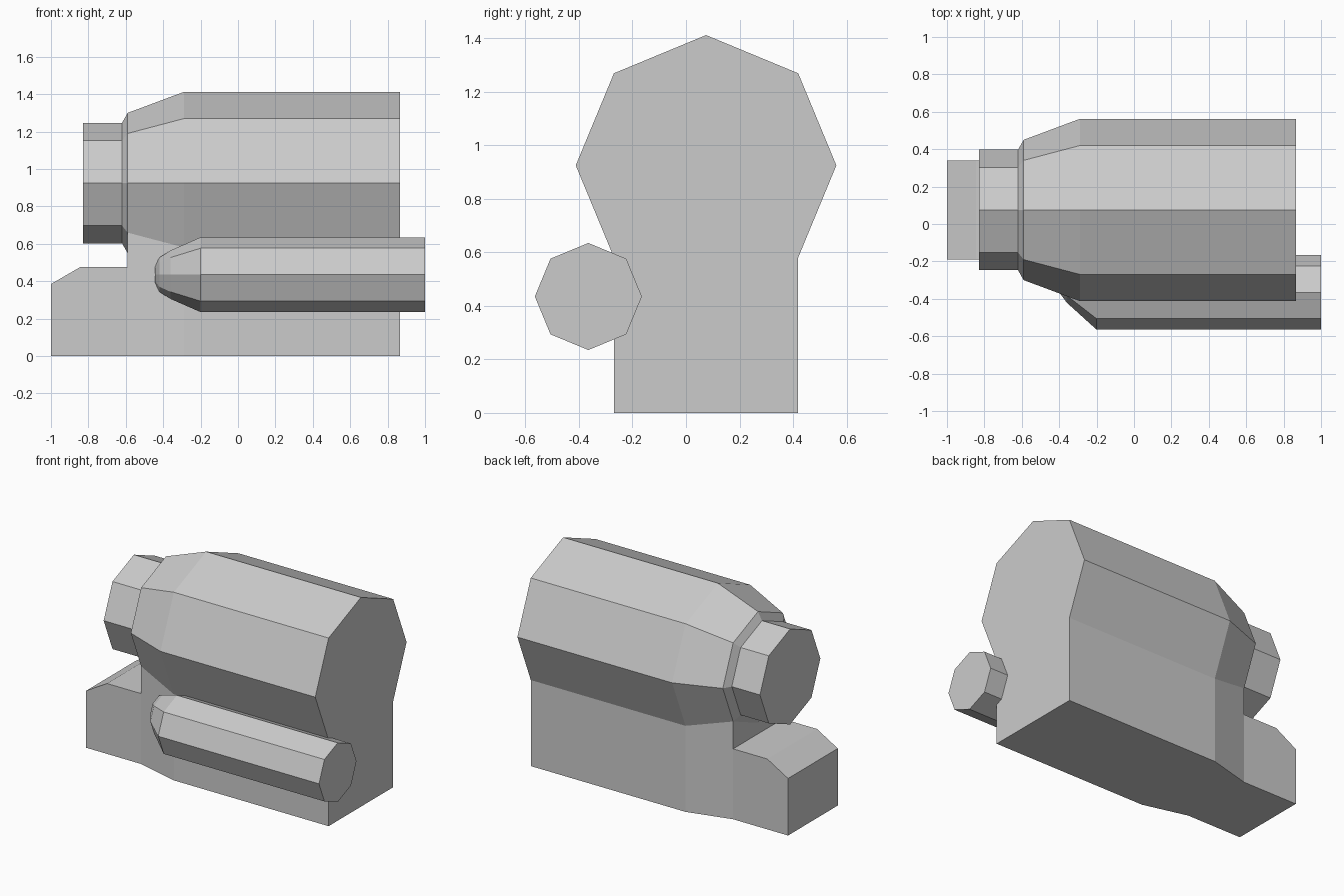
import bpy, bmesh, math

cube = bpy.data.objects.get("Cube")
if cube:
    bpy.data.objects.remove(cube, do_unlink=True)

GREY = (0.6, 0.6, 0.6, 1.0)
mat = bpy.data.materials.new("plain grey")
mat.use_nodes = True
mat.diffuse_color = GREY
bsdf = next(n for n in mat.node_tree.nodes if n.type == 'BSDF_PRINCIPLED')
bsdf.inputs["Base Color"].default_value = GREY


def loft(name, sections):
    """Skin matching loops of 3D points and cap both ends."""
    bm = bmesh.new()
    loops = [[bm.verts.new(p) for p in s] for s in sections]
    for a, b in zip(loops, loops[1:]):
        for i in range(len(a)):
            j = (i + 1) % len(a)
            bm.faces.new((a[i], a[j], b[j], b[i]))
    bm.faces.new(loops[0])
    bm.faces.new(loops[-1])
    bmesh.ops.recalc_face_normals(bm, faces=bm.faces[:])
    mesh = bpy.data.meshes.new(name)
    bm.to_mesh(mesh)
    bm.free()
    mesh.materials.append(mat)
    obj = bpy.data.objects.new(name, mesh)
    bpy.context.collection.objects.link(obj)
    return obj


def arc(x, y, z, r, steps):
    """Points of an octagon across the x axis, by eighth turns."""
    return [(x, y + r * math.cos(k * math.pi / 4), z + r * math.sin(k * math.pi / 4))
            for k in steps]


AXIS_Y, AXIS_Z = 0.075, 0.925


def body_section(x, r):
    """Octagon whose lower corners drop straight to the floor."""
    pts = arc(x, AXIS_Y, AXIS_Z, r, range(-1, 6))
    return pts + [(x, pts[-1][1], 0), (x, pts[0][1], 0)]


# Main housing with pedestal, narrowing towards the right end
loft("main_housing", [body_section(x, r) for x, r in
                      ((0.865, 0.487), (-0.29, 0.487), (-0.59, 0.375))])

# Bevelled shoulder and end boss
loft("end_boss", [arc(x, AXIS_Y, AXIS_Z, r, range(8)) for x, r in
                  ((-0.59, 0.375), (-0.62, 0.322), (-0.83, 0.322))])

# Low foot with a sloped nose
foot = [(-0.59, 0), (-0.59, 0.475), (-0.845, 0.475), (-1, 0.385), (-1, 0)]
loft("foot_block", [[(x, y, z) for x, z in foot] for y in (-0.19, 0.34)])

# Side cylinder whose nose bends into the housing
loft("side_cylinder", [arc(x, y, 0.435, r, range(8)) for x, y, r in
                       ((1, -0.365, 0.2), (-0.2, -0.365, 0.2), (-0.36, -0.29, 0.13),
                        (-0.42, -0.245, 0.092), (-0.445, -0.21, 0.045))])
